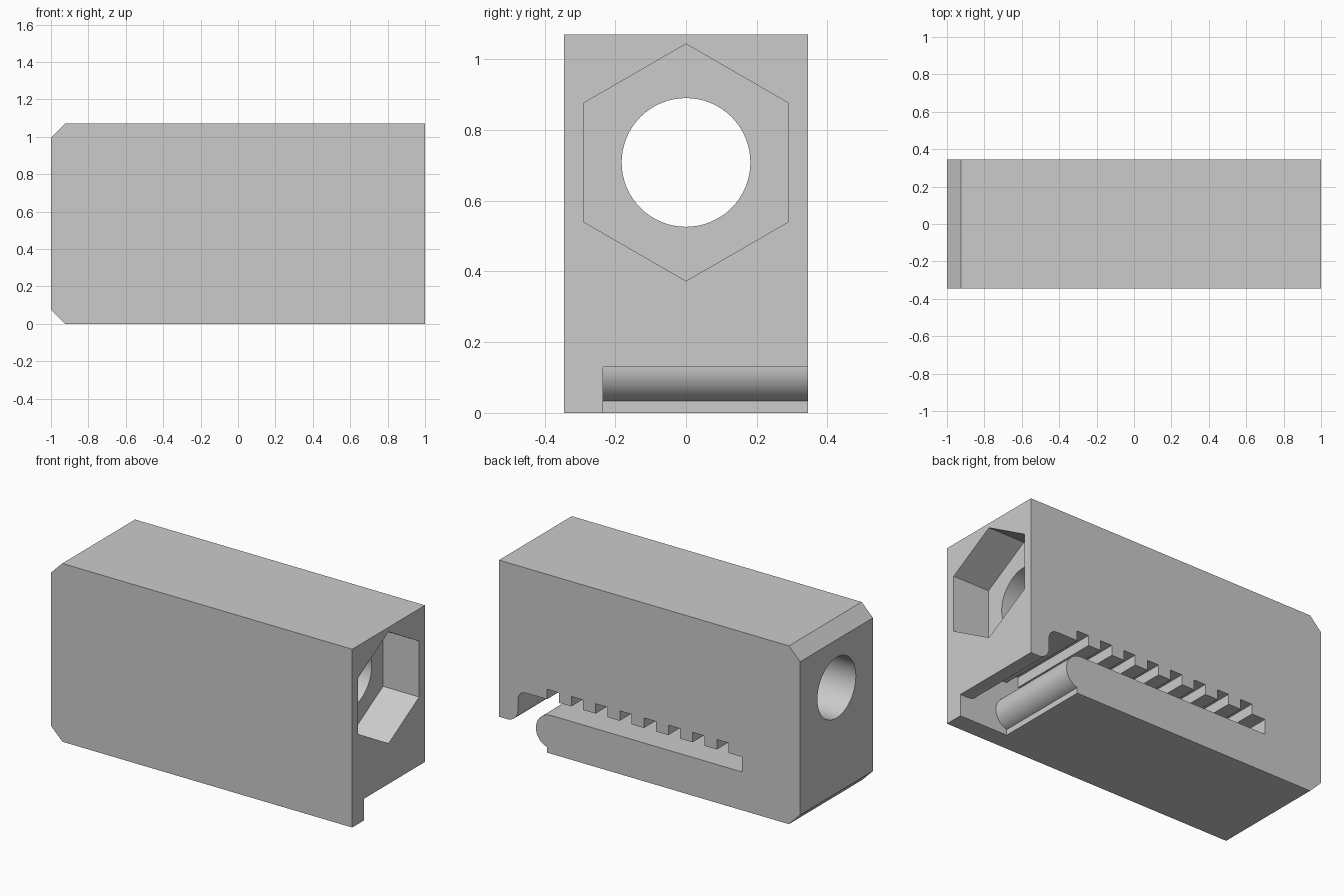
import bpy, bmesh, math
from mathutils import Vector

cube = bpy.data.objects.get("Cube")
if cube:
    bpy.data.objects.remove(cube, do_unlink=True)

grey = bpy.data.materials.new("light grey plastic")
grey.use_nodes = True
colour = (0.6, 0.6, 0.6, 1)
grey.diffuse_color = colour
grey.node_tree.nodes["Principled BSDF"].inputs["Base Color"].default_value = colour


def prism(name, points, direction):
    """Extrude a closed outline of 3D points along a direction."""
    bm = bmesh.new()
    face = bm.faces.new([bm.verts.new(p) for p in points])
    out = bmesh.ops.extrude_face_region(bm, geom=[face])
    moved = [g for g in out["geom"] if isinstance(g, bmesh.types.BMVert)]
    bmesh.ops.translate(bm, verts=moved, vec=Vector(direction))
    bmesh.ops.recalc_face_normals(bm, faces=bm.faces)
    mesh = bpy.data.meshes.new(name)
    bm.to_mesh(mesh)
    bm.free()
    mesh.materials.append(grey)
    obj = bpy.data.objects.new(name, mesh)
    bpy.context.collection.objects.link(obj)
    return obj


def arc(cx, cz, r, start, end, steps=12):
    angles = [math.radians(start + (end - start) * i / steps) for i in range(steps + 1)]
    return [(cx + r * math.cos(a), cz + r * math.sin(a)) for a in angles]


# Main block with two chamfered end edges
W, H, C = 0.345, 1.07, 0.075
outline = [(1, 0), (1, H), (C - 1, H), (-1, H - C), (-1, C), (C - 1, 0)]
block = prism("tensioner_block", [(x, -W, z) for x, z in outline], (0, 2 * W, 0))

# Nut pocket and through hole along x
axis_z = 0.708
hexagon = [(0.76, y, z) for y, z in arc(0, axis_z, 0.335, 90, 390, 5)]
nut_pocket = prism("nut_pocket_cutter", hexagon, (0.5, 0, 0))
circle = [(-1.2, y, z) for y, z in arc(0, axis_z, 0.182, 0, 354.375, 63)]
bolt_hole = prism("bolt_hole_cutter", circle, (2.4, 0, 0))

# Belt slot outline: rounded entry, toothed roof, flat floor, rounded nose
lip, floor, roof, tooth = 0.13, 0.23, 0.32, 0.38
slot = [(1.1, lip)]
slot += arc(0.945, lip + 0.07, 0.07, 270, 180)
slot += arc(0.82, roof - 0.055, 0.055, 0, 90)
for i in range(8):
    x = 0.681 - 0.161 * i
    slot += [(x, roof), (x, tooth), (x - 0.078, tooth), (x - 0.078, roof)]
slot += [(-0.614, roof), (-0.614, floor)]
slot += arc(0.655, lip, 0.1, 90, -75, 24)
slot += [(0.681, -0.1), (1.1, -0.1)]
belt_slot = prism("belt_slot_cutter", [(x, -0.235, z) for x, z in slot], (0, 0.7, 0))

# Cut the openings and remove the cutters
bpy.ops.object.select_all(action="DESELECT")
bpy.context.view_layer.objects.active = block
block.select_set(True)
for cutter in (nut_pocket, bolt_hole, belt_slot):
    mod = block.modifiers.new(cutter.name, "BOOLEAN")
    mod.operation = "DIFFERENCE"
    mod.solver = "EXACT"
    mod.object = cutter
    bpy.ops.object.modifier_apply(modifier=mod.name)
    bpy.data.objects.remove(cutter, do_unlink=True)

bpy.ops.object.shade_smooth_by_angle(angle=math.radians(25))
